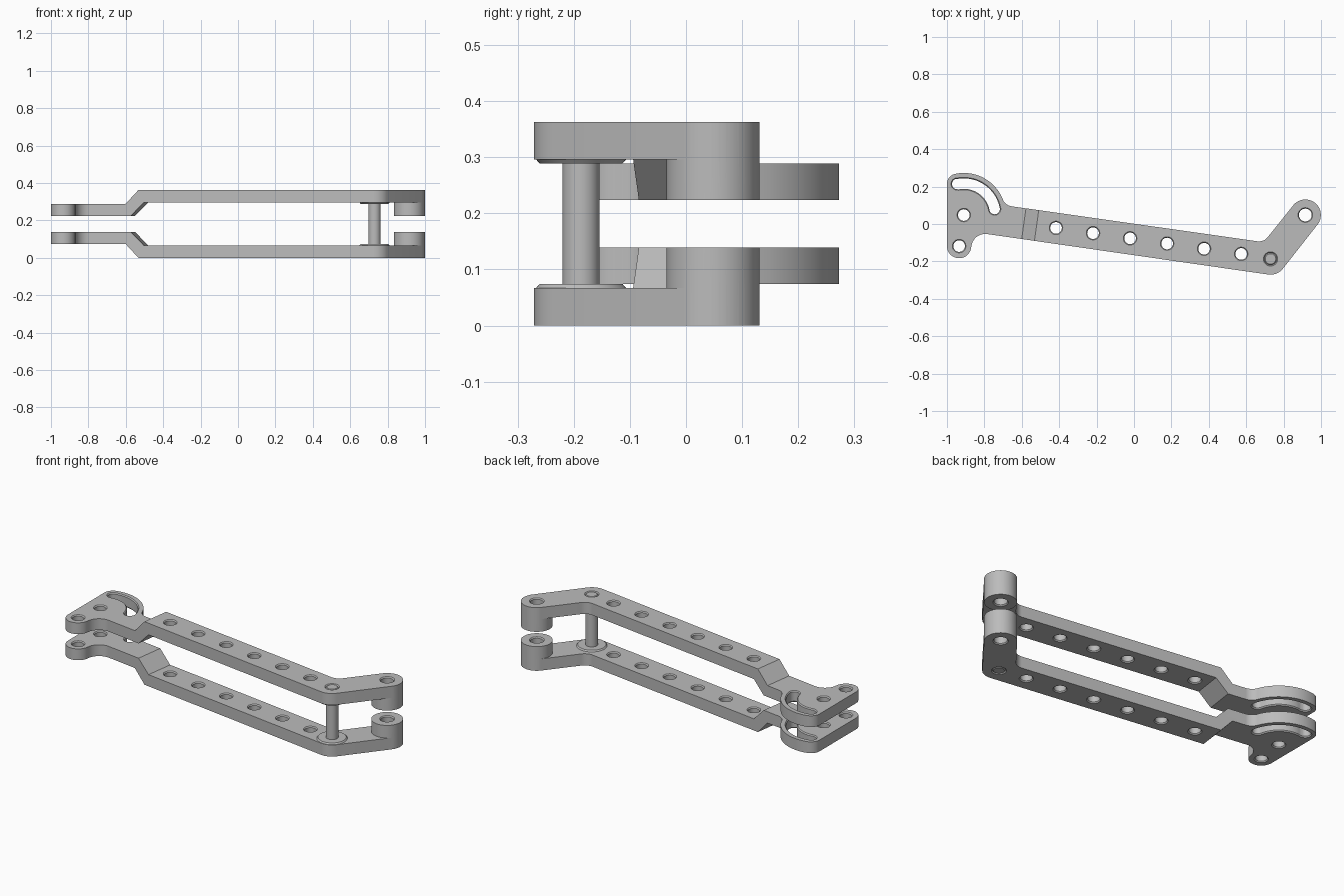
import bpy, bmesh
from math import radians, cos, sin
from mathutils import Matrix

if "Cube" in bpy.data.objects:
    bpy.data.objects.remove(bpy.data.objects["Cube"])

grey = bpy.data.materials.new("plain grey")
grey.use_nodes = True
grey.diffuse_color = (0.5, 0.5, 0.5, 1)
grey.node_tree.nodes["Principled BSDF"].inputs["Base Color"].default_value = (0.5, 0.5, 0.5, 1)

HEIGHT = 0.363        # overall height
THICK = 0.067         # bar thickness
PLATE = (0.074, 0.139)  # raised end plate
PIN = (0.73, -0.187)
BOSS = (0.916, 0.048)
PIVOT = (-0.91, 0.048)  # centre of the curved slot
SLOT_END = (-0.945, 0.214)
FOOT = (-0.935, -0.118)
TILT = radians(-8)


def arc(c, r, a0, a1, n=20):
    angles = [radians(a0 + (a1 - a0) * i / n) for i in range(n + 1)]
    return [(c[0] + r * cos(a), c[1] + r * sin(a)) for a in angles]


def circle(c, r, n=48):
    return arc(c, r, 0, 360, n)[:-1]


def add_loft(bm, rings):
    """Closed solid through equal outlines, each given as (points, z)."""
    loops = [[bm.verts.new((x, y, z)) for x, y in pts] for pts, z in rings]
    n = len(loops[0])
    bm.faces.new(loops[0][::-1])
    bm.faces.new(loops[-1])
    for lo, hi in zip(loops, loops[1:]):
        for i in range(n):
            j = (i + 1) % n
            bm.faces.new((lo[i], lo[j], hi[j], hi[i]))


def make(name, *lofts, matrix=None):
    bm = bmesh.new()
    for rings in lofts:
        add_loft(bm, rings)
    if matrix:
        bm.transform(matrix)
    bmesh.ops.recalc_face_normals(bm, faces=bm.faces)
    mesh = bpy.data.meshes.new(name)
    bm.to_mesh(mesh)
    bm.free()
    mesh.materials.append(grey)
    ob = bpy.data.objects.new(name, mesh)
    bpy.context.collection.objects.link(ob)
    return ob


def select(ob):
    bpy.ops.object.select_all(action='DESELECT')
    ob.select_set(True)
    bpy.context.view_layer.objects.active = ob


def boolean(ob, tool, operation):
    mod = ob.modifiers.new(operation.lower(), 'BOOLEAN')
    mod.operation, mod.object, mod.solver = operation, tool, 'EXACT'
    select(ob)
    bpy.ops.object.modifier_apply(modifier=mod.name)
    bpy.data.objects.remove(tool)


def smooth(ob):
    select(ob)
    bpy.ops.object.shade_smooth_by_angle(angle=radians(25))


def mirrored(ob, name):
    mesh = ob.data.copy()
    mesh.transform(Matrix.Translation((0, 0, HEIGHT)) @ Matrix.Scale(-1, 4, (0, 0, 1)))
    mesh.flip_normals()
    copy = bpy.data.objects.new(name, mesh)
    bpy.context.collection.objects.link(copy)
    return copy


def chamfered(outline, r, z0, z1):
    """Cutter rings that leave a small chamfer at both rims."""
    e = 0.006
    return [(outline(r + e), z0 - 0.001), (outline(r), z0 + e),
            (outline(r), z1 - e), (outline(r + e), z1 + 0.001)]


def hole(c, z0, z1, r=0.031):
    return chamfered(lambda s: circle(c, s), r, z0, z1)


def slot(r):
    mid = 0.168
    end = (PIVOT[0] + mid * cos(radians(11)), PIVOT[1] + mid * sin(radians(11)))
    return (arc(PIVOT, mid + r, 11, 102) + arc(SLOT_END, r, 102, 282)[1:-1]
            + arc(PIVOT, mid - r, 102, 11) + arc(end, r, 191, 371)[1:-1])


# Plan outline of one arm, counterclockwise from the foot lobe
outline = (arc(FOOT, 0.065, 180, 356) + arc((-0.795, -0.128), 0.075, 176, 82)
           + arc(PIN, 0.084, -98, -38) + arc(BOSS, 0.083, -38, 142)
           + arc((0.668, -0.033), 0.06, -38, -98)
           + arc((-0.646, 0.154), 0.06, 262, 202)
           + arc(PIVOT, 0.225, 22, 102)[:-1] + arc(SLOT_END, 0.055, 102, 180))
lower_arm = make("lower_arm", [(outline, -0.1), (outline, 0.3)])

# Side profile with the joggle, turned to lie along the arm
side = [(-1.5, PLATE[0]), (-0.595, PLATE[0]), (-0.526, 0), (1.5, 0),
        (1.5, THICK), (-0.497, THICK), (-0.568, PLATE[1]), (-1.5, PLATE[1])]
turn = (Matrix.Translation((0, -0.082, 0)) @ Matrix.Rotation(TILT, 4, 'Z')
        @ Matrix.Rotation(radians(90), 4, 'X'))
boolean(lower_arm, make("profile", [(side, -1), (side, 1)], matrix=turn), 'INTERSECT')

# Thick boss at the far end
ring = circle(BOSS, 0.083, 72)
boolean(lower_arm, make("boss", [(ring, 0), (ring, PLATE[1])]), 'UNION')

# Holes along the arm, in the plate and in the boss, and the curved slot
cuts = [hole((-0.417 + 0.198 * i, -0.021 - 0.0278 * i), 0, THICK) for i in range(6)]
cuts += [hole(PIN, 0, THICK, 0.033), hole(BOSS, 0, PLATE[1], 0.034),
         hole(PIVOT, *PLATE), hole(FOOT, *PLATE), chamfered(slot, 0.028, *PLATE)]
boolean(lower_arm, make("cutters", *cuts), 'DIFFERENCE')
smooth(lower_arm)
mirrored(lower_arm, "upper_arm")

# Cross pin with a shoulder washer at each arm
smooth(make("cross_pin", [(circle(PIN, 0.028), 0.001), (circle(PIN, 0.033), 0.006),
                          (circle(PIN, 0.033), HEIGHT - 0.006),
                          (circle(PIN, 0.028), HEIGHT - 0.001)]))
lower_washer = make("lower_washer", [(circle(PIN, 0.081), THICK - 0.001),
                                     (circle(PIN, 0.074), PLATE[0])])
smooth(lower_washer)
mirrored(lower_washer, "upper_washer")
